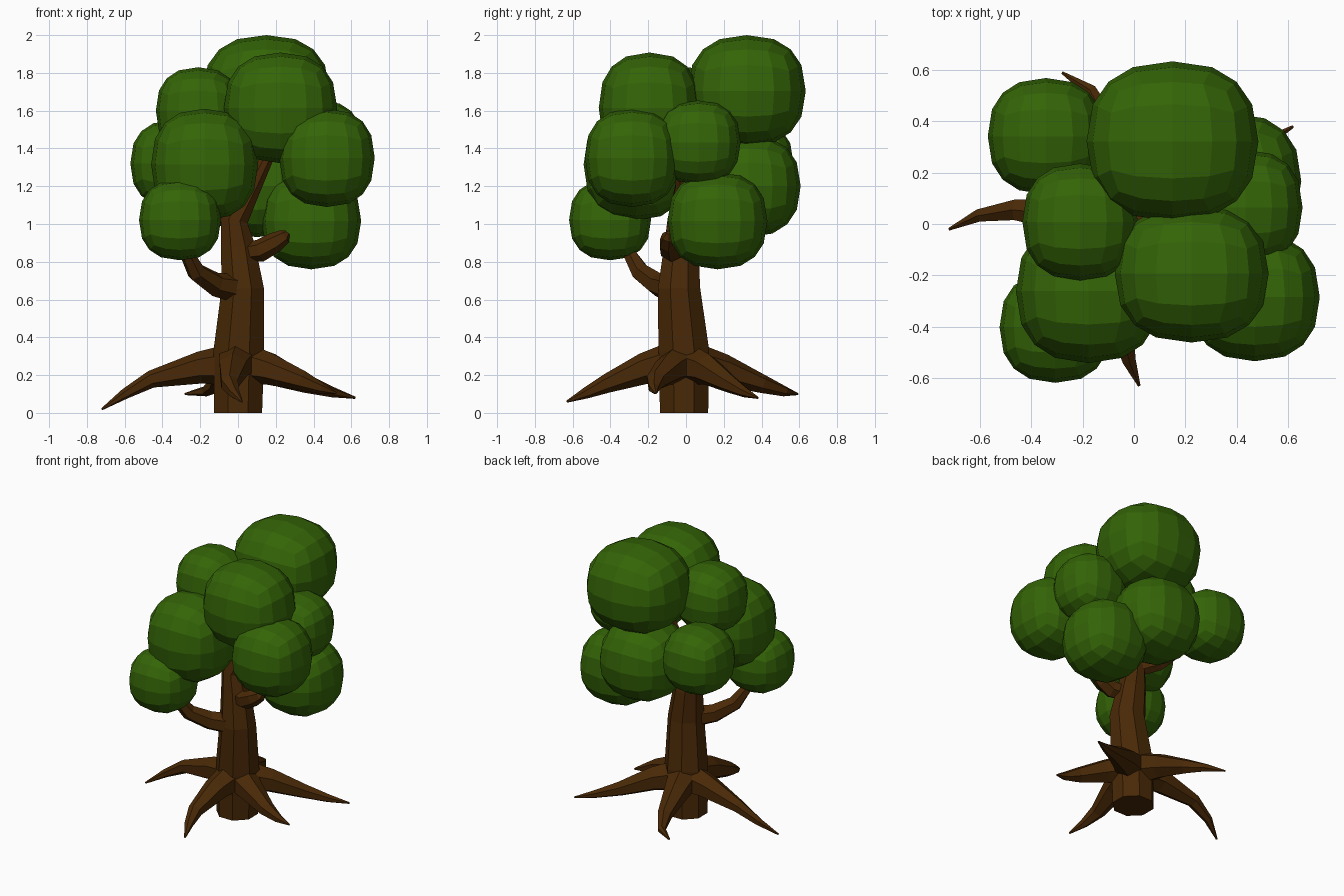
import bpy
import bmesh
import math
from mathutils import Vector

cube = bpy.data.objects.get("Cube")
if cube:
    bpy.data.objects.remove(cube, do_unlink=True)


def make_material(name, rgb):
    mat = bpy.data.materials.new(name)
    mat.use_nodes = True
    color = (*rgb, 1.0)
    mat.diffuse_color = color
    bsdf = mat.node_tree.nodes["Principled BSDF"]
    bsdf.inputs["Base Color"].default_value = color
    bsdf.inputs["Roughness"].default_value = 0.9
    return mat


bark = make_material("bark_brown", (0.067, 0.022, 0.002))
leaf = make_material("leaf_green", (0.034, 0.128, 0.002))


def finish(name, bm, mat):
    bmesh.ops.recalc_face_normals(bm, faces=bm.faces)
    mesh = bpy.data.meshes.new(name)
    bm.to_mesh(mesh)
    bm.free()
    mesh.materials.append(mat)
    obj = bpy.data.objects.new(name, mesh)
    bpy.context.scene.collection.objects.link(obj)
    return obj


def limb(name, path, sides=6, upright=False):
    """Faceted tapering tube; path is a list of (x, y, z, radius)."""
    bm = bmesh.new()
    points = [Vector(p[:3]) for p in path]
    rings = []
    for i, p in enumerate(points):
        ahead = points[min(i + 1, len(points) - 1)]
        behind = points[max(i - 1, 0)]
        direction = (ahead - behind).normalized()
        if upright and i == 0:
            direction = Vector((0, 0, 1))
        # Keep ring orientation steady along the limb
        ref = Vector((0, 1, 0)) if upright else Vector((0, 0, 1))
        side = direction.cross(ref).normalized()
        up = side.cross(direction)
        ring = []
        for k in range(sides):
            a = 2 * math.pi * (k + 0.5) / sides
            ring.append(bm.verts.new(p + (side * math.cos(a) + up * math.sin(a)) * path[i][3]))
        rings.append(ring)
    for r0, r1 in zip(rings, rings[1:]):
        for k in range(sides):
            n = (k + 1) % sides
            bm.faces.new((r0[k], r0[n], r1[n], r1[k]))
    bm.faces.new(rings[0])
    bm.faces.new(rings[-1])
    return finish(name, bm, bark)


def leaf_clump(name, center, radii, power=2.35):
    """Cube subdivided four by four per side, rounded into a slightly boxy ball."""
    bm = bmesh.new()
    bmesh.ops.create_cube(bm, size=2)
    bmesh.ops.subdivide_edges(bm, edges=bm.edges[:], cuts=3, use_grid_fill=True)
    for v in bm.verts:
        n = v.co / sum(abs(c) ** power for c in v.co) ** (1 / power)
        v.co = Vector(c + r * d for c, r, d in zip(center, radii, n))
    return finish(name, bm, leaf)


# Trunk, narrowing into the main upper limb
limb("trunk", [(0, -0.01, 0, 0.138), (0.005, -0.012, 0.33, 0.145),
               (0.025, -0.037, 0.66, 0.121), (0, -0.025, 0.88, 0.098),
               (-0.02, -0.025, 1.02, 0.078), (0.08, -0.01, 1.2, 0.05),
               (0.19, -0.03, 1.42, 0.03)], sides=8, upright=True)

# Branches
limb("lower_branch", [(0.01, -0.06, 0.655, 0.078), (-0.12, -0.15, 0.68, 0.064),
                      (-0.22, -0.24, 0.745, 0.052), (-0.28, -0.31, 0.86, 0.035),
                      (-0.3, -0.36, 0.96, 0.02)])
limb("side_branch", [(0.02, -0.04, 0.845, 0.05), (0.12, -0.08, 0.86, 0.06),
                     (0.19, -0.09, 0.9, 0.055), (0.245, -0.09, 0.935, 0.04),
                     (0.262, -0.09, 0.955, 0.015)])
limb("back_branch", [(-0.01, -0.02, 1.02, 0.05), (-0.15, 0.07, 1.08, 0.045),
                     (-0.25, 0.18, 1.18, 0.035), (-0.32, 0.3, 1.3, 0.02)])

# Spreading roots
roots = {
    "right_root": [(-0.02, 0, 0.255, 0.115), (-0.2, 0.03, 0.24, 0.085),
                   (-0.46, 0.055, 0.178, 0.046), (-0.6, 0.035, 0.1, 0.028),
                   (-0.72, -0.02, 0.02, 0.006)],
    "front_root": [(0, -0.03, 0.28, 0.112), (-0.025, -0.22, 0.235, 0.083),
                   (-0.045, -0.42, 0.155, 0.05), (-0.02, -0.53, 0.105, 0.03),
                   (0.02, -0.63, 0.06, 0.006)],
    "front_left_root": [(0.03, -0.02, 0.265, 0.112), (0.17, -0.09, 0.23, 0.083),
                        (0.34, -0.16, 0.17, 0.053), (0.44, -0.17, 0.13, 0.03),
                        (0.52, -0.16, 0.105, 0.006)],
    "left_root": [(0.02, 0.01, 0.26, 0.113), (0.18, 0.11, 0.23, 0.083),
                  (0.36, 0.23, 0.155, 0.05), (0.5, 0.31, 0.11, 0.028),
                  (0.62, 0.38, 0.08, 0.006)],
    "back_root": [(-0.01, 0.03, 0.265, 0.112), (-0.06, 0.2, 0.228, 0.083),
                  (-0.11, 0.4, 0.155, 0.05), (-0.17, 0.52, 0.115, 0.028),
                  (-0.28, 0.59, 0.1, 0.006)],
}
for name, path in roots.items():
    limb(name, path)

# Foliage clumps
clumps = {
    "crown": ((0.15, 0.322, 1.705), (0.335, 0.312, 0.295)),
    "upper_front": ((0.225, -0.193, 1.615), (0.3, 0.269, 0.293)),
    "upper_right": ((-0.21, 0.008, 1.6), (0.225, 0.228, 0.23)),
    "front_left": ((0.471, -0.285, 1.35), (0.253, 0.25, 0.26)),
    "middle_left": ((0.435, 0.065, 1.432), (0.222, 0.224, 0.222)),
    "lower_left": ((0.388, 0.167, 1.017), (0.264, 0.264, 0.257)),
    "middle_back": ((0.1, 0.33, 1.2), (0.28, 0.277, 0.27)),
    "front_right": ((-0.177, -0.262, 1.315), (0.283, 0.28, 0.295)),
    "lower_right": ((-0.307, -0.402, 1.022), (0.217, 0.217, 0.214)),
    "back_right": ((-0.343, 0.342, 1.32), (0.227, 0.227, 0.23)),
}
for name, (center, radii) in clumps.items():
    leaf_clump(name + "_foliage", center, radii)
